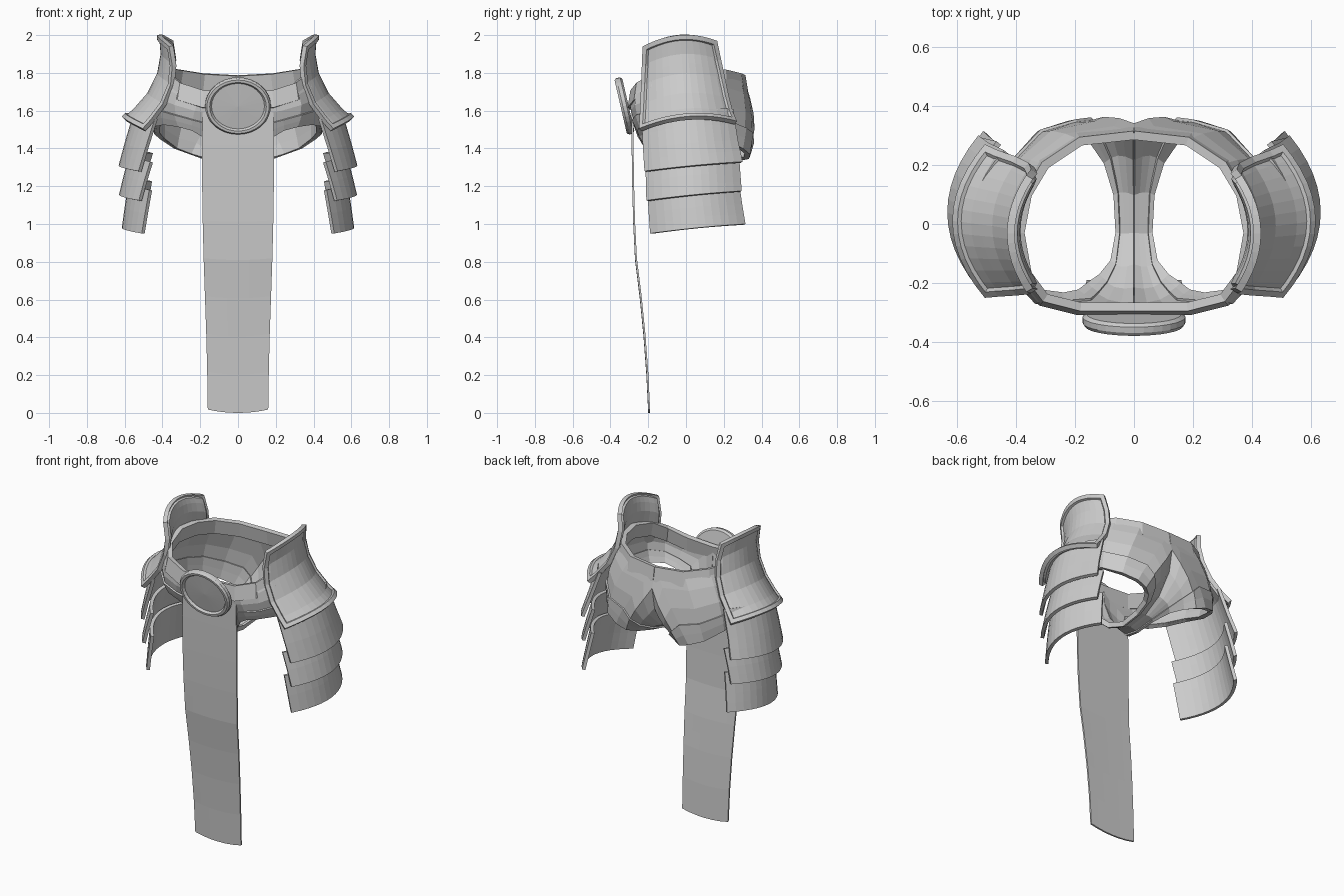
import bpy, bmesh
from math import sin, cos, pi, radians
from mathutils import Vector, Matrix

cube = bpy.data.objects.get("Cube")
if cube:
    bpy.data.objects.remove(cube)


def finish(name, bm, thick=0.0, offset=0.0, mirror=False):
    """Turn a bmesh into an object with optional thickness and mirroring."""
    mesh = bpy.data.meshes.new(name)
    bm.to_mesh(mesh)
    bm.free()
    obj = bpy.data.objects.new(name, mesh)
    bpy.context.collection.objects.link(obj)
    if thick:
        mod = obj.modifiers.new("Thickness", "SOLIDIFY")
        mod.thickness, mod.offset = thick, offset
    if mirror:
        mod = obj.modifiers.new("Mirror", "MIRROR")
        mod.use_clip = True
        mod.merge_threshold = 0.002
    return obj


def skin(rows, closed=False):
    """Skin rows of points with quads."""
    bm = bmesh.new()
    grid = [[bm.verts.new(p) for p in row] for row in rows]
    n = len(rows[0])
    for a, b in zip(grid, grid[1:]):
        for i in range(n if closed else n - 1):
            j = (i + 1) % n
            bm.faces.new((a[i], b[i], b[j], a[j]))
    return bm


def sample(keys, t):
    """Linear lookup in evenly spaced keys, t from 0 to 1."""
    f = t * (len(keys) - 1)
    i = min(int(f), len(keys) - 2)
    return keys[i] + (keys[i + 1] - keys[i]) * (f - i)


# Half waist line, front centre to back centre
waist = [Vector(p) for p in (
    (0, -.28, 1.69), (.18, -.28, 1.70), (.30, -.25, 1.74), (.36, -.17, 1.79),
    (.385, -.03, 1.82), (.36, .10, 1.82), (.30, .20, 1.81), (.18, .28, 1.79),
    (0, .30, 1.78))]
# Centre line, back down through the crotch and up the front
centre = [Vector((0, y, z)) for y, z in (
    (.335, 1.66), (.31, 1.53), (.22, 1.41), (.10, 1.34), (-.03, 1.32),
    (-.14, 1.36), (-.22, 1.45), (-.27, 1.57))]
# Leg opening, matched point for point with the two lines above
leg = [Vector(p) for p in (
    (.19, -.235, 1.47), (.24, -.245, 1.50), (.31, -.235, 1.52),
    (.38, -.17, 1.53), (.425, -.04, 1.52), (.43, .09, 1.48), (.40, .20, 1.45),
    (.33, .29, 1.40), (.25, .325, 1.37), (.19, .32, 1.35), (.14, .28, 1.345),
    (.095, .21, 1.34), (.065, .10, 1.325), (.06, -.03, 1.31),
    (.08, -.13, 1.34), (.12, -.18, 1.39), (.16, -.21, 1.43))]


def hip_ring(t):
    swell = 1 + .09 * sin(pi * t)
    ring = []
    for a, b in zip(waist + centre, leg):
        p = a.lerp(b, t)
        ring.append((p.x * swell, p.y * swell, p.z))
    return ring


# Hip garment and the bands around its openings
finish("hip_garment", skin([hip_ring(t) for t in (0, .25, .5, .75, 1)], True),
       .012, 0, True)
finish("leg_band", skin([hip_ring(t) for t in (.72, .86, 1)], True),
       .03, 0, True)
belt_rows = [[(p.x * k, p.y * k, p.z - d) for p in waist]
             for k, d in ((1.0, -.005), (1.05, .085))]
finish("waist_band", skin(belt_rows), .03, 0, True)

# Hanging front cloth
depth = (-.195, -.205, -.22, -.24, -.265, -.275, -.28, -.283, -.285)
width = (.16, .163, .168, .175, .182, .187, .19, .19, .188)
cloth = []
for r in range(17):
    t = r / 16
    cloth.append([(u / 3 * sample(width, t), sample(depth, t),
                   1.62 * t + .018 * (u / 3) ** 2 * (1 - t))
                  for u in range(-3, 4)])
finish("front_cloth", skin(cloth), .01)

# Round buckle, turned from a profile and tilted forward
profile = ((.002, 0), (.16, 0), (.174, .01), (.174, .03), (.165, .042),
           (.15, .042), (.14, .028), (.002, .032))
turned = [[(r * cos(2 * pi * i / 32), -d, r * .88 * sin(2 * pi * i / 32))
           for i in range(32)] for r, d in profile]
bm = skin(turned, True)
bmesh.ops.remove_doubles(bm, verts=bm.verts, dist=.005)
bmesh.ops.recalc_face_normals(bm, faces=bm.faces)
buckle = finish("round_buckle", bm)
buckle.matrix_world = (Matrix.Translation((0, -.305, 1.63))
                       @ Matrix.Rotation(radians(13), 4, "X"))


def curved_plate(xs, zs, fronts, backs, curl, sag, tilt, rows, cols=12):
    """Plate bowed around the hip; keys run from its top to its bottom."""
    grid = []
    for r in range(rows + 1):
        t = r / rows
        y0, y1 = sample(fronts, t), sample(backs, t)
        row = []
        for c in range(cols + 1):
            u = 2 * c / cols - 1
            row.append((sample(xs, t) - sample(curl, t) * u * u,
                        y0 + (y1 - y0) * (u + 1) / 2,
                        sample(zs, t) - sample(sag, t) * u * u
                        + sample(tilt, t) * u))
        grid.append(row)
    return skin(grid)


# Flared hip plate with a raised border
bm = curved_plate((.43, .422, .44, .49, .56, .615),
                  (2.0, 1.9, 1.8, 1.7, 1.62, 1.57),
                  (-.23, -.25), (.165, .27), (.065, .11), (.045, .045),
                  (.015, .02), 10)
bmesh.ops.recalc_face_normals(bm, faces=[])
for inset, sink in ((.024, 0), (.006, -.012)):
    edge = {f for e in bm.edges if e.is_boundary for f in e.link_faces}
    if sink == 0:
        inner = list(bm.faces)
        bmesh.ops.inset_region(bm, faces=inner, thickness=inset,
                               use_boundary=True, use_even_offset=True)
    else:
        inner = [f for f in bm.faces if f not in edge]
        bmesh.ops.inset_region(bm, faces=inner, thickness=inset, depth=sink,
                               use_boundary=True, use_even_offset=True)
finish("hip_plate", bm, .026, -1, True)

# Three overlapping plates below it
lames = (
    ("upper_lame", (.55, .60, .632), (1.60, 1.43, 1.31), (-.235, -.22), (.25, .30)),
    ("middle_lame", (.575, .605, .63), (1.37, 1.26, 1.155), (-.215, -.21), (.28, .295)),
    ("lower_lame", (.58, .60, .615), (1.22, 1.09, .98), (-.205, -.19), (.28, .315)),
)
for name, xs, zs, fronts, backs in lames:
    bm = curved_plate(xs, zs, fronts, backs, (.11, .105), (.015, .005),
                      (.025, .025), 4)
    finish(name, bm, .02, -1, True)
